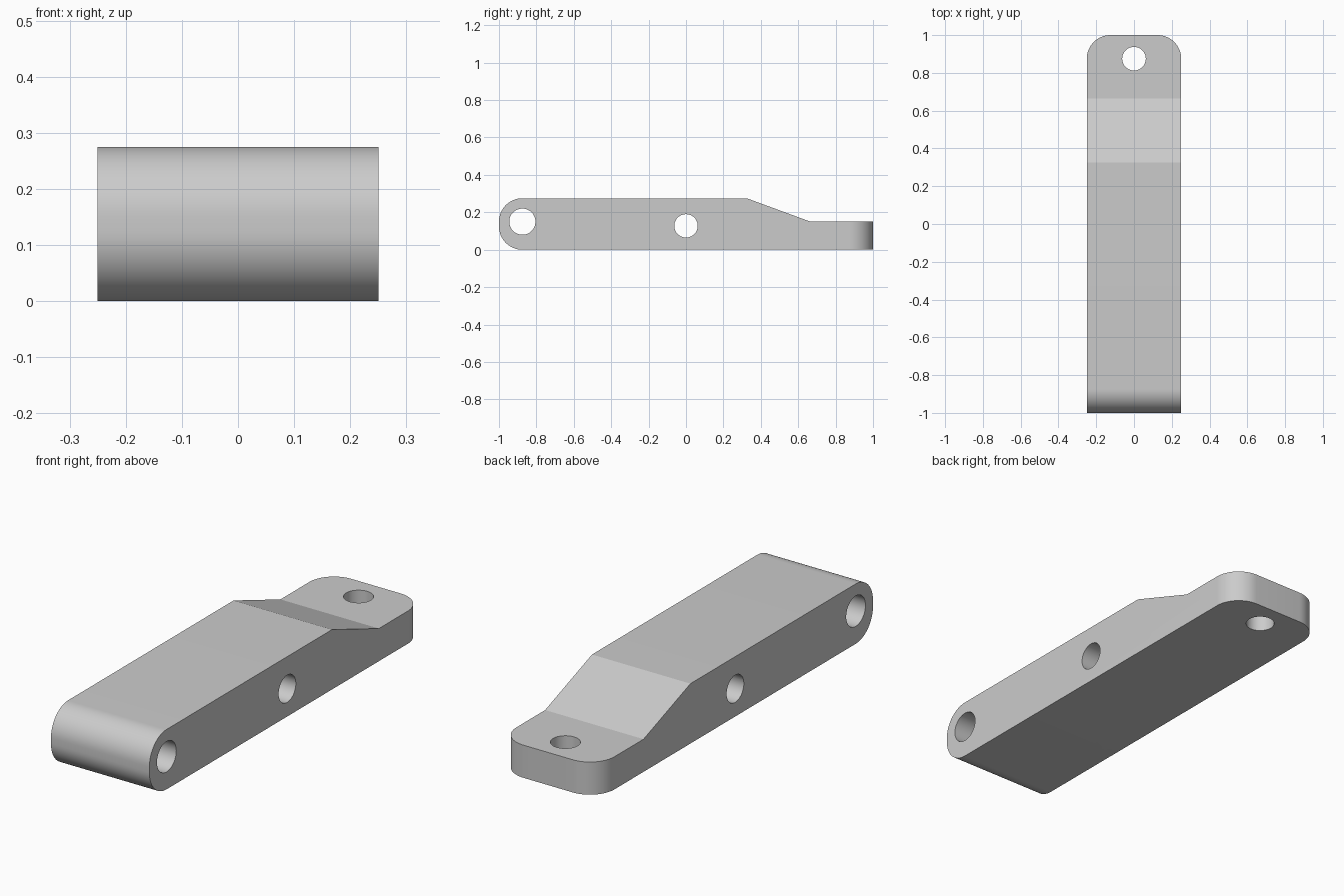
import bpy
import bmesh
from math import cos, sin, pi, radians
from mathutils import Matrix

cube = bpy.data.objects.get("Cube")
if cube:
    bpy.data.objects.remove(cube, do_unlink=True)

WIDTH, RADIUS, HEIGHT, TAB = 0.5, 0.125, 0.275, 0.15

grey = bpy.data.materials.new("plain grey")
grey.use_nodes = True
colour = (0.6, 0.6, 0.6, 1)
grey.diffuse_color = colour
grey.node_tree.nodes["Principled BSDF"].inputs["Base Color"].default_value = colour


def make_object(name, bm):
    bmesh.ops.recalc_face_normals(bm, faces=bm.faces)
    mesh = bpy.data.meshes.new(name)
    bm.to_mesh(mesh)
    bm.free()
    mesh.materials.append(grey)
    obj = bpy.data.objects.new(name, mesh)
    bpy.context.collection.objects.link(obj)
    return obj


def arc(cy, cz, start, end, steps=16):
    """Points on a rounded corner of the side profile."""
    angles = [start + (end - start) * i / steps for i in range(steps + 1)]
    return [(cy + RADIUS * cos(a), cz + RADIUS * sin(a)) for a in angles]


# Side profile: rounded front, sloped step, thin tab at the back
profile = [(1, 0), (1, TAB), (0.665, TAB), (0.325, HEIGHT)]
profile += arc(-1 + RADIUS, HEIGHT - RADIUS, pi / 2, pi)
profile += arc(-1 + RADIUS, RADIUS, pi, 3 * pi / 2)

bm = bmesh.new()
side = bm.faces.new([bm.verts.new((-WIDTH / 2, y, z)) for y, z in profile])
extruded = bmesh.ops.extrude_face_region(bm, geom=[side])["geom"]
bmesh.ops.translate(bm, vec=(WIDTH, 0, 0),
                    verts=[v for v in extruded if isinstance(v, bmesh.types.BMVert)])

# Round the two upright corners of the tab
corners = [e for e in bm.edges if all(v.co.y > 0.99 for v in e.verts)
           and abs(e.verts[0].co.z - e.verts[1].co.z) > 0.1]
bmesh.ops.bevel(bm, geom=corners, offset=RADIUS, offset_type='OFFSET',
                segments=16, profile=0.5, affect='EDGES')
body = make_object("lever_body", bm)


# Drilled holes: two across the body, one down through the tab
def drill(name, radius, location, axis):
    bm = bmesh.new()
    bmesh.ops.create_cone(bm, cap_ends=True, segments=48, radius1=radius,
                          radius2=radius, depth=1)
    turn = Matrix.Rotation(pi / 2, 4, 'Y') if axis == 'X' else Matrix()
    bm.transform(Matrix.Translation(location) @ turn)
    cutter = make_object(name, bm)
    cutter.hide_render = True
    mod = body.modifiers.new(name, 'BOOLEAN')
    mod.operation, mod.solver, mod.object = 'DIFFERENCE', 'EXACT', cutter
    return cutter


cutters = [
    drill("front_hole_cutter", 0.07, (0, -0.875, 0.15), 'X'),
    drill("middle_hole_cutter", 0.0625, (0, 0, 0.1275), 'X'),
    drill("tab_hole_cutter", 0.0625, (0, 0.875, 0.1), 'Z'),
]

# Apply the holes, then shade curved faces smooth
bpy.ops.object.select_all(action='DESELECT')
body.select_set(True)
bpy.context.view_layer.objects.active = body
for mod in list(body.modifiers):
    bpy.ops.object.modifier_apply(modifier=mod.name)
for cutter in cutters:
    bpy.data.objects.remove(cutter, do_unlink=True)
bpy.ops.object.shade_smooth_by_angle(angle=radians(15))
